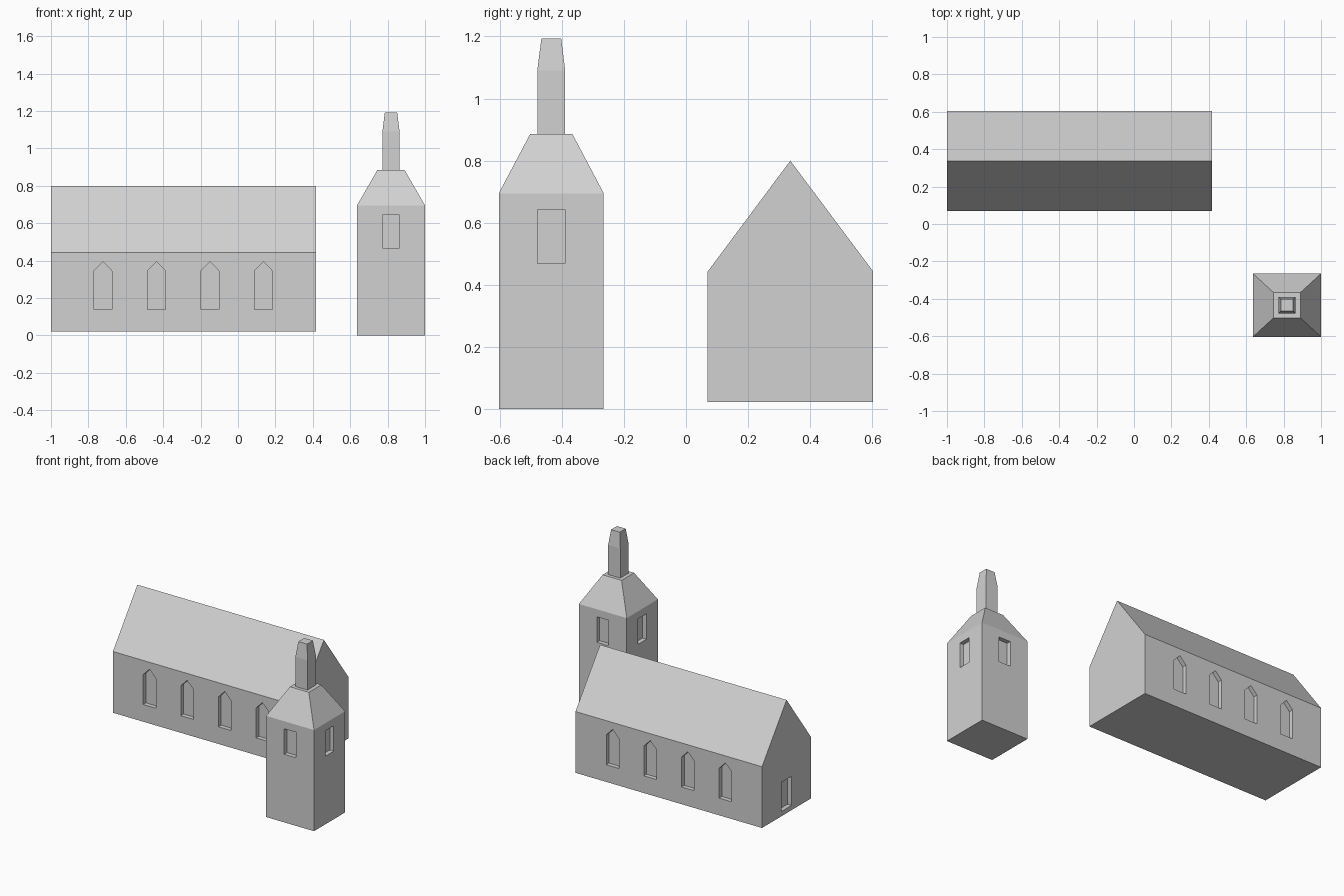
import bpy, bmesh
from mathutils import Matrix, Vector

if "Cube" in bpy.data.objects:
    bpy.data.objects.remove(bpy.data.objects["Cube"])

stone = bpy.data.materials.new("light_grey")
stone.diffuse_color = (0.64, 0.64, 0.64, 1)
stone.use_nodes = True
stone.node_tree.nodes["Principled BSDF"].inputs["Base Color"].default_value = stone.diffuse_color
DEPTH = 0.03


def make_object(name, bm):
    bmesh.ops.recalc_face_normals(bm, faces=bm.faces)
    mesh = bpy.data.meshes.new(name)
    bm.to_mesh(mesh)
    bm.free()
    mesh.materials.append(stone)
    obj = bpy.data.objects.new(name, mesh)
    bpy.context.collection.objects.link(obj)
    return obj


def add_prism(bm, points, offset):
    """Closed prism: a planar outline swept along offset."""
    face = bm.faces.new([bm.verts.new(p) for p in points])
    swept = bmesh.ops.extrude_face_region(bm, geom=[face], use_keep_orig=True)
    verts = [v for v in swept["geom"] if isinstance(v, bmesh.types.BMVert)]
    bmesh.ops.translate(bm, verts=verts, vec=offset)


def add_opening(bm, centre, normal, outline):
    """Cutter for a recess: outline is (across, height) on a wall facing normal."""
    n = Vector(normal)
    across = Vector((0, 0, 1)).cross(n)
    pts = [Vector(centre) + across * u + Vector((0, 0, z)) - n * DEPTH for u, z in outline]
    add_prism(bm, pts, n * (DEPTH + 0.05))


def stacked(name, cx, cy, rings):
    """Rectangular rings (half x, half y, z) joined into one solid."""
    bm = bmesh.new()
    loops = [[bm.verts.new((cx + sx * hx, cy + sy * hy, z))
              for sx, sy in ((-1, -1), (1, -1), (1, 1), (-1, 1))] for hx, hy, z in rings]
    bm.faces.new(loops[0])
    bm.faces.new(loops[-1])
    for a, b in zip(loops, loops[1:]):
        for i in range(4):
            j = (i + 1) % 4
            bm.faces.new((a[i], a[j], b[j], b[i]))
    return make_object(name, bm)


def carve(obj, bm):
    """Cut the recesses into the walls, then drop the cutter."""
    cutter = make_object("opening_cutter", bm)
    cutter.hide_render = True
    mod = obj.modifiers.new("openings", "BOOLEAN")
    mod.operation = "DIFFERENCE"
    mod.solver = "EXACT"
    mod.object = cutter
    bpy.context.view_layer.objects.active = obj
    bpy.ops.object.modifier_apply(modifier=mod.name)
    bpy.data.objects.remove(cutter)


# Nave: gabled hall
y0, y1, ym = 0.07, 0.603, 0.336
bm = bmesh.new()
gable = [(y0, 0.022), (y1, 0.022), (y1, 0.443), (ym, 0.80), (y0, 0.443)]
add_prism(bm, [(-1, y, z) for y, z in gable], (1.418, 0, 0))
nave = make_object("nave", bm)

# Pointed windows on both long walls and a door in the left gable
bm = bmesh.new()
pointed = [(-0.048, 0.14), (0.048, 0.14), (0.048, 0.345), (0, 0.395), (-0.048, 0.345)]
for i in range(4):
    x = -0.722 + i * 0.286
    add_opening(bm, (x, y0, 0), (0, -1, 0), pointed)
    add_opening(bm, (x, y1, 0), (0, 1, 0), pointed)
add_opening(bm, (-1, ym, 0), (-1, 0, 0),
            [(-0.053, 0.055), (0.053, 0.055), (0.053, 0.255), (-0.053, 0.255)])
carve(nave, bm)

# Bell tower with its sloped roof
tx, ty, hx, hy = 0.818, -0.434, 0.182, 0.169
tower = stacked("bell_tower", tx, ty,
                [(hx, hy, 0), (hx, hy, 0.695), (0.072, 0.068, 0.886)])

# Belfry openings on all four sides
bm = bmesh.new()
belfry = [(-0.045, 0.468), (0.045, 0.468), (0.045, 0.643), (-0.045, 0.643)]
for nx, ny in ((1, 0), (-1, 0), (0, 1), (0, -1)):
    add_opening(bm, (tx + nx * hx, ty + ny * hy, 0), (nx, ny, 0), belfry)
carve(tower, bm)

# Slim square spire
stacked("spire", tx, ty, [(0.046, 0.045, 0.886), (0.046, 0.045, 1.09), (0.033, 0.032, 1.193)])
